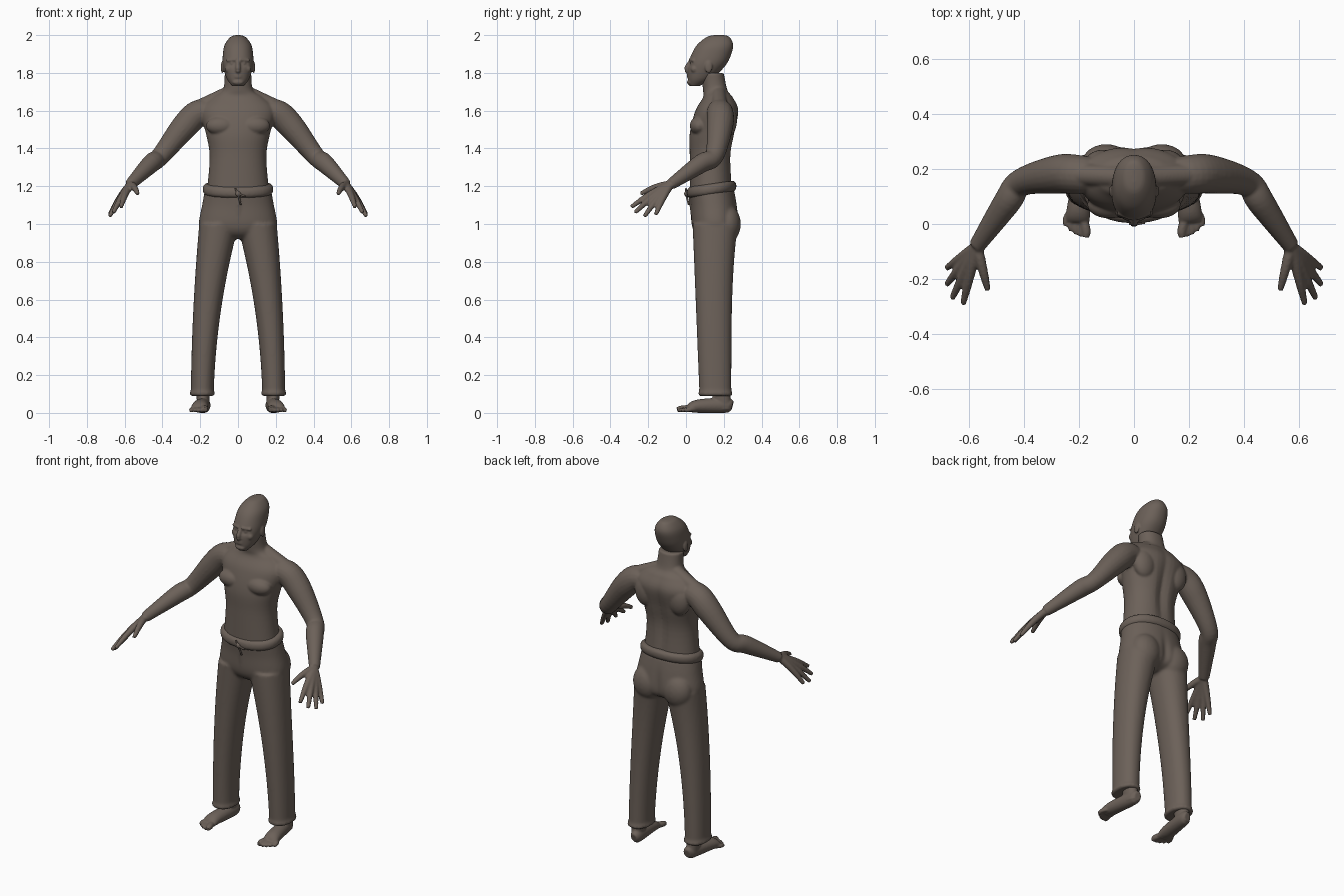
import bpy, bmesh, math
from mathutils import Vector, Matrix

cube = bpy.data.objects.get("Cube")
if cube:
    bpy.data.objects.remove(cube, do_unlink=True)

colour = (.15, .12, .1, 1)
clay = bpy.data.materials.new("warm_grey_brown")
clay.use_nodes = True
clay.diffuse_color = colour
shader = next(node for node in clay.node_tree.nodes if node.type == 'BSDF_PRINCIPLED')
shader.inputs["Base Color"].default_value = colour
SIDES = (-1, 1)
UP = Vector((0, 0, 1))


def spline(rows, steps=6):
    """Smoothly interpolate rows of numbers."""
    rows = [Vector(row) for row in rows]
    last = len(rows) - 1
    slopes = [(rows[min(i + 1, last)] - rows[max(i - 1, 0)]) / 2 for i in range(last + 1)]
    result = []
    for i in range(last):
        start, end = rows[i], rows[i + 1]
        for k in range(steps):
            t = k / steps
            ease = t * t * (3 - 2 * t)
            result.append(start.lerp(end, ease) + slopes[i] * t * (1 - t) ** 2
                          - slopes[i + 1] * t * t * (1 - t))
    return result + [rows[last]]


def skin_rings(bm, rings, count, power):
    """Bridge rings given as centre, side radius vector and other radius vector."""
    def bend(value):
        return math.copysign(abs(value) ** (2 / power), value)
    angles = [math.tau * k / count for k in range(count)]
    loops = []
    for centre, side, other in rings:
        loops.append([bm.verts.new(centre + side * bend(math.cos(angle))
                                   + other * bend(math.sin(angle))) for angle in angles])
    for low, high in zip(loops, loops[1:]):
        for k in range(count):
            following = (k + 1) % count
            bm.faces.new((low[k], low[following], high[following], high[k]))
    bm.faces.new(loops[0])
    bm.faces.new(loops[-1])


def loft(bm, rows, centre_x=lambda height: 0):
    """Stack level sections: height, half width, front y, back y."""
    rings = []
    for height, width, front, back in spline(rows):
        rings.append((Vector((centre_x(height), (front + back) / 2, height)),
                      Vector((width, 0, 0)), Vector((0, (back - front) / 2, 0))))
    skin_rings(bm, rings, 48, 2.2)


def tube(bm, rows, side=1):
    """Sweep along x, y, z with one round radius, or a sideways and an upright one."""
    points = spline([(side * row[0], *row[1:4], row[-1]) for row in rows])
    last = len(points) - 1
    rings = []
    for i, point in enumerate(points):
        along = (points[min(i + 1, last)] - points[max(i - 1, 0)]).to_3d().normalized()
        across = along.cross(UP).normalized()
        rings.append((point.to_3d(), across * point[3], along.cross(across) * point[4]))
    skin_rings(bm, rings, 20, 2)


def blob(bm, centre, radii, side=1):
    """Add an ellipsoid."""
    place = Matrix.Translation((side * centre[0], *centre[1:])) @ Matrix.Diagonal((*radii, 1))
    bmesh.ops.create_uvsphere(bm, u_segments=24, v_segments=16, radius=1, matrix=place)


def dent(bm, centre, reach, push):
    """Push vertices near a point along y with a soft falloff."""
    for vert in bm.verts:
        offset = vert.co - Vector(centre)
        distance = sum((gap / size) ** 2 for gap, size in zip(offset, reach))
        vert.co.y += push * math.exp(-distance)


def finish(bm, name, voxel):
    """Fuse the overlapping forms into one smooth surface."""
    bmesh.ops.recalc_face_normals(bm, faces=bm.faces)
    mesh = bpy.data.meshes.new(name)
    bm.to_mesh(mesh)
    bm.free()
    mesh.materials.append(clay)
    part = bpy.data.objects.new(name, mesh)
    bpy.context.collection.objects.link(part)
    fuse = part.modifiers.new("Fuse", 'REMESH')
    fuse.mode = 'VOXEL'
    fuse.voxel_size = voxel
    fuse.use_smooth_shade = True
    soften = part.modifiers.new("Soften", 'SMOOTH')
    soften.factor = .5
    soften.iterations = 3


# Torso and neck, with a spine groove
body = bmesh.new()
loft(body, [(1.13, .17, .02, .25), (1.35, .15, .02, .24), (1.48, .17, .02, .26),
            (1.6, .2, .05, .28), (1.67, .14, .09, .25), (1.71, .08, .09, .22),
            (1.8, .07, .08, .2)])
dent(body, (0, .27, 1.4), (.03, .1, .2), -.02)

# Chest, shoulder blades, shoulder slopes, arms and hands
wrist = Vector((.57, -.08, 1.21))
fingertips = [(.62, -.29, 1.09), (.66, -.27, 1.06), (.68, -.22, 1.04),
              (.68, -.16, 1.05), (.53, -.24, 1.16)]
for side in SIDES:
    blob(body, (.09, .07, 1.52), (.08, .05, .05), side)
    blob(body, (.11, .22, 1.55), (.07, .05, .09), side)
    tube(body, [(.03, .17, 1.7, .04), (.2, .18, 1.62, .04)], side)
    tube(body, [(.1, .17, 1.58, .06), (.2, .18, 1.59, .07), (.28, .18, 1.52, .07),
                (.41, .15, 1.36, .05), (.46, .08, 1.32, .05), (*wrist, .03)], side)
    for tip in fingertips:
        joints = []
        for t in (0, .3, .6, .8, 1):
            spot = wrist.lerp(Vector(tip), t) + UP * .01 * math.sin(math.pi * t)
            joints.append((*spot, .02 - .009 * t * t))
        tube(body, joints, side)
finish(body, "torso_and_arms", .0065)

# Head
head = bmesh.new()
loft(head, [(1.73, .03, .02, .07), (1.77, .06, .01, .14), (1.84, .08, .01, .21),
            (1.9, .08, .03, .24), (1.95, .07, .06, .25), (1.99, .04, .11, .23),
            (2, .01, .15, .2)])
for side in SIDES:
    dent(head, (side * .03, .02, 1.85), (.02, .03, .015), .015)
# Nose, lips and chin
tube(head, [(0, .03, 1.87, .01), (0, .002, 1.82, .013), (0, .02, 1.8, .01)])
for height in (1.777, 1.788):
    blob(head, (0, .016, height), (.024, .012, .005))
blob(head, (0, .02, 1.75), (.03, .015, .014))
# Nostrils, eyes, brows, cheekbones and ears
for side in SIDES:
    blob(head, (.015, .02, 1.81), (.01, .012, .008), side)
    blob(head, (.03, .035, 1.85), (.014, .014, .008), side)
    tube(head, [(.01, .02, 1.87, .008), (.06, .04, 1.865, .008)], side)
    blob(head, (.05, .045, 1.82), (.02, .02, .02), side)
    blob(head, (.083, .12, 1.83), (.008, .02, .032), side)
finish(head, "head", .005)


def leg_section(height, grow=0):
    """Trouser leg that widens and moves inward toward the hip."""
    return (height, .06 + .045 * height ** 2 + grow, .075 - .04 * height - grow,
            .24 + .035 * height ** 4 + grow)


# Trousers with seat, cuffs and front seam
trousers = bmesh.new()
loft(trousers, [(1.18, .175, .015, .255), (1.1, .19, .025, .27), (1, .207, .03, .28),
                (.95, .18, .05, .26), (.92, .06, .09, .2)])
for side in SIDES:
    def leg_centre(height):
        return side * (.19 - .09 * height ** 2)
    loft(trousers, [leg_section(k / 10) for k in range(1, 11)], leg_centre)
    loft(trousers, [leg_section(.09), leg_section(.1, .007), leg_section(.12)], leg_centre)
    blob(trousers, (.1, .22, 1), (.09, .07, .1), side)
dent(trousers, (0, .29, 1), (.02, .06, .1), -.015)
tube(trousers, [(0, .02, 1.15, .01), (0, .04, 1, .01)])
finish(trousers, "trousers", .009)

# Waistband, rising slightly toward the back
band = bmesh.new()
profile = []
for k in range(7):
    bulge = .017 * math.sqrt(abs(math.sin(math.pi * k / 6)))
    profile.append((1.14 + k / 100, .17 + bulge, .02 - bulge, .25 + bulge))
loft(band, profile)
for vert in band.verts:
    vert.co.z += (vert.co.y - .04) * .14
finish(band, "waistband", .008)

# Drawstring knot and tails
cord = bmesh.new()
blob(cord, (0, 0, 1.16), (.014, .01, .014))
for end in ((.015, .015, 1.1), (.04, .005, 1.145), (-.015, 0, 1.19)):
    tube(cord, [(0, 0, 1.16, .006), (*end, .005)])
finish(cord, "drawstring", .003)

# Feet with ankles and toes
for side, name in zip(SIDES, ("right_foot", "left_foot")):
    foot = bmesh.new()
    loft(foot, [(.02, .03, .15, .24), (.16, .04, .13, .23)], lambda height: side * .185)
    tube(foot, [(.18, .245, .035, .02, .025), (.18, .21, .04, .035, .04),
                (.2, .06, .035, .043, .035), (.206, .01, .02, .045, .018)], side)
    for k in range(5):
        radius = .012 if k else .017
        x, y = .175 + .0175 * k, k * k / 400 - .047
        tube(foot, [(.2, y + .1, .025, radius), (x, y + .03, radius + .006, radius),
                    (x, y, radius, radius * .8)], side)
    finish(foot, name, .005)
